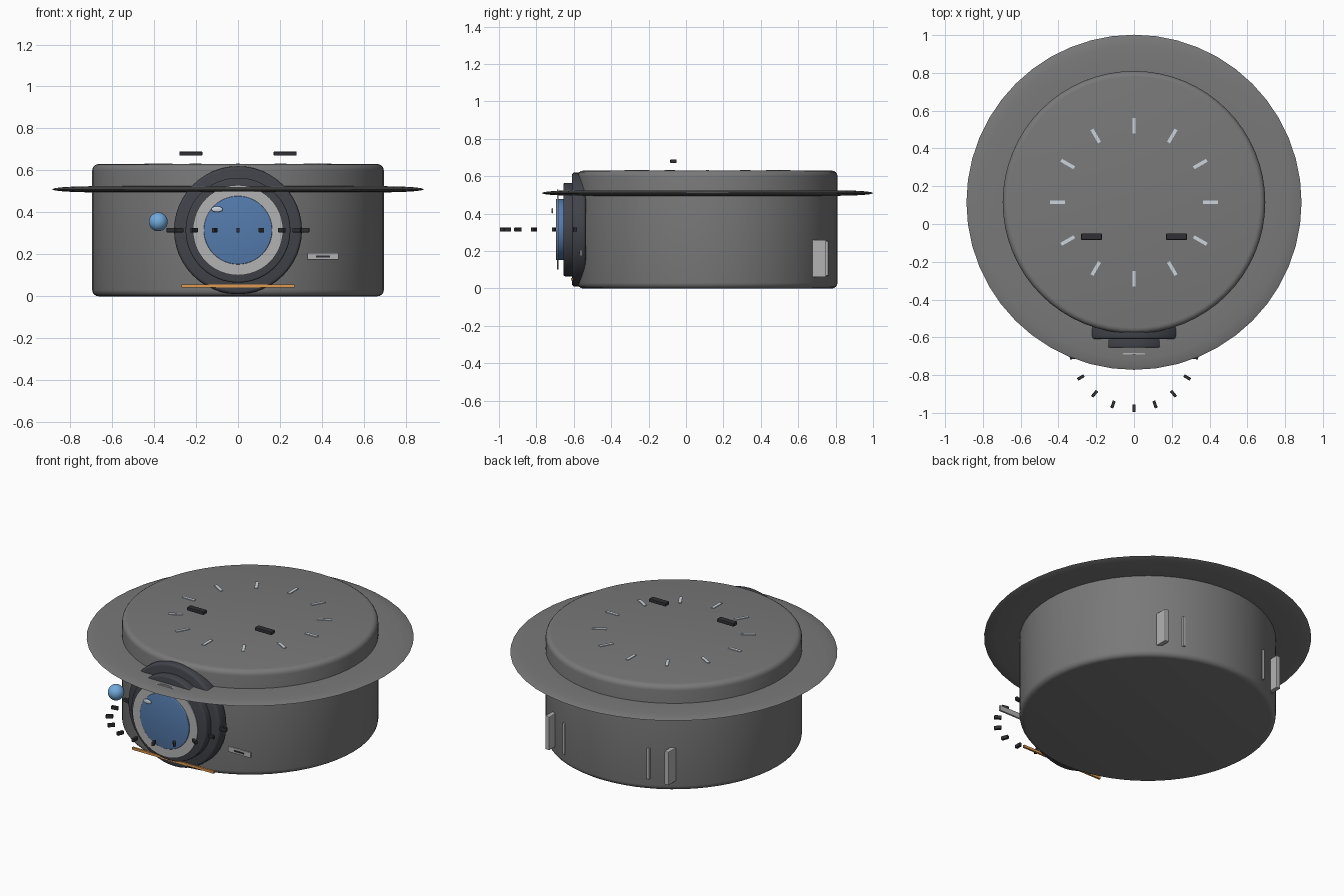
import bpy, math

if "Cube" in bpy.data.objects:
    bpy.data.objects.remove(bpy.data.objects["Cube"])

CY = 0.115      # body axis y
LZ = 0.315      # lens axis z


def mat(name, c):
    m = bpy.data.materials.new(name)
    m.diffuse_color = (*c, 1)
    m.use_nodes = True
    m.node_tree.nodes["Principled BSDF"].inputs["Base Color"].default_value = m.diffuse_color
    return m


DARK = mat("dark", (0.055, 0.057, 0.068))
BODY = mat("body_grey", (0.19, 0.19, 0.19))
PALE = mat("pale", (0.45, 0.45, 0.45))
MARK = mat("mark", (0.6, 0.66, 0.72))
BLUE = mat("blue", (0.09, 0.2, 0.42))
SKY = mat("sky_blue", (0.17, 0.4, 0.72))
ORANGE = mat("orange", (0.75, 0.33, 0.08))
BLACK = mat("black", (0.03, 0.03, 0.035))


def finish(o, name, m, bevel=0, seg=2, smooth=False):
    o.name = name
    if m:
        o.data.materials.append(m)
    if bevel:
        b = o.modifiers.new("bevel", 'BEVEL')
        b.width, b.segments, b.limit_method = bevel, seg, 'ANGLE'
        b.angle_limit = math.radians(40)
        bpy.ops.object.modifier_apply(modifier=b.name)
    if smooth:
        bpy.ops.object.shade_smooth_by_angle(angle=math.radians(35))
    return o


def box(name, loc, size, m, bevel=0, rz=0):
    bpy.ops.mesh.primitive_cube_add(size=1, location=loc, rotation=(0, 0, rz))
    o = bpy.context.object
    o.scale = size
    bpy.ops.object.transform_apply(location=False, rotation=False, scale=True)
    return finish(o, name, m, bevel, 2)


def disc(name, r, y0, y1, m, bevel=0):
    """Cylinder on the lens axis from y0 to y1."""
    bpy.ops.mesh.primitive_cylinder_add(vertices=48, radius=r, depth=y1 - y0,
                                        location=(0, (y0 + y1) / 2, LZ),
                                        rotation=(math.pi / 2, 0, 0))
    return finish(bpy.context.object, name, m, bevel, 3, True)


def ball(name, loc, size, m):
    bpy.ops.mesh.primitive_uv_sphere_add(segments=24, ring_count=12, radius=1, location=loc)
    o = bpy.context.object
    o.scale = size
    bpy.ops.object.transform_apply(location=False, rotation=False, scale=True)
    return finish(o, name, m, 0, 0, True)


# Drum body
bpy.ops.mesh.primitive_cylinder_add(vertices=64, radius=0.695, depth=0.63, location=(0, CY, 0.315))
finish(bpy.context.object, "drum_body", BODY, 0.03, 4, True)

# Thin brim: flattened ring
bpy.ops.mesh.primitive_torus_add(major_segments=48, minor_segments=16, major_radius=0.69,
                                 minor_radius=0.197, location=(0, CY, 0.51))
brim = bpy.context.object
brim.scale.z = 0.075
bpy.ops.object.transform_apply(location=False, rotation=False, scale=True)
finish(brim, "brim", BODY, 0, 0, True)

# Front lens: two barrel tiers, glass and trim ring
disc("barrel_outer", 0.305, -0.61, -0.535, DARK, 0.015)
disc("barrel_inner", 0.25, -0.655, -0.59, DARK, 0.008)
disc("lens_glass", 0.163, -0.696, -0.65, BLUE, 0.004)

n = 48
verts, faces = [], []
for i in range(n):
    a = 2 * math.pi * i / n
    for r, y in ((0.158, -0.682), (0.215, -0.682), (0.215, -0.69), (0.158, -0.69)):
        verts.append((r * math.cos(a), y, LZ + r * math.sin(a)))
for i in range(n):
    j = (i + 1) % n
    for k in range(4):
        l = (k + 1) % 4
        faces.append((4 * i + k, 4 * i + l, 4 * j + l, 4 * j + k))
me = bpy.data.meshes.new("trim_ring")
me.from_pydata(verts, [], faces)
me.materials.append(PALE)
ring = bpy.data.objects.new("trim_ring", me)
bpy.context.collection.objects.link(ring)

ball("lens_glint", (-0.10, -0.715, 0.415), (0.027, 0.005, 0.014), MARK)
ball("indicator_ball", (-0.38, -0.61, 0.355), (0.045, 0.045, 0.045), SKY)

# Focus ticks fanned around the lens
for i in range(-5, 6):
    a = math.radians(20 * i)
    box(f"focus_tick_{i + 5}", (0.325 * math.sin(a), -0.65 - 0.325 * math.cos(a), LZ),
        (0.016, 0.04, 0.02), BLACK, 0.002, a)

# Lower accent strip and card slot
box("accent_strip", (0, -0.61, 0.05), (0.54, 0.012, 0.014), ORANGE)
box("slot_plate", (0.405, -0.562, 0.19), (0.15, 0.012, 0.032), PALE, 0.002)
box("slot_opening", (0.405, -0.569, 0.19), (0.065, 0.006, 0.008), BLACK)

# Dial marks on top
for i in range(12):
    a = math.radians(30 * i)
    box(f"dial_mark_{i}", (0.405 * math.sin(a), CY + 0.405 * math.cos(a), 0.63),
        (0.018, 0.08, 0.008), MARK, 0, -a)

# Mirrored parts: floating top bars, rear hinge plates and rear ribs
for s, side in ((-1, "left"), (1, "right")):
    box(f"top_bar_{side}", (s * 0.225, -0.067, 0.68), (0.11, 0.035, 0.02), BLACK, 0.004)
    box(f"rear_plate_{side}", (s * 0.394, 0.712, 0.16), (0.028, 0.075, 0.2), PALE, 0.004)
    box(f"rear_rib_{side}", (s * 0.279, 0.75, 0.16), (0.016, 0.022, 0.185), PALE, 0.003)
